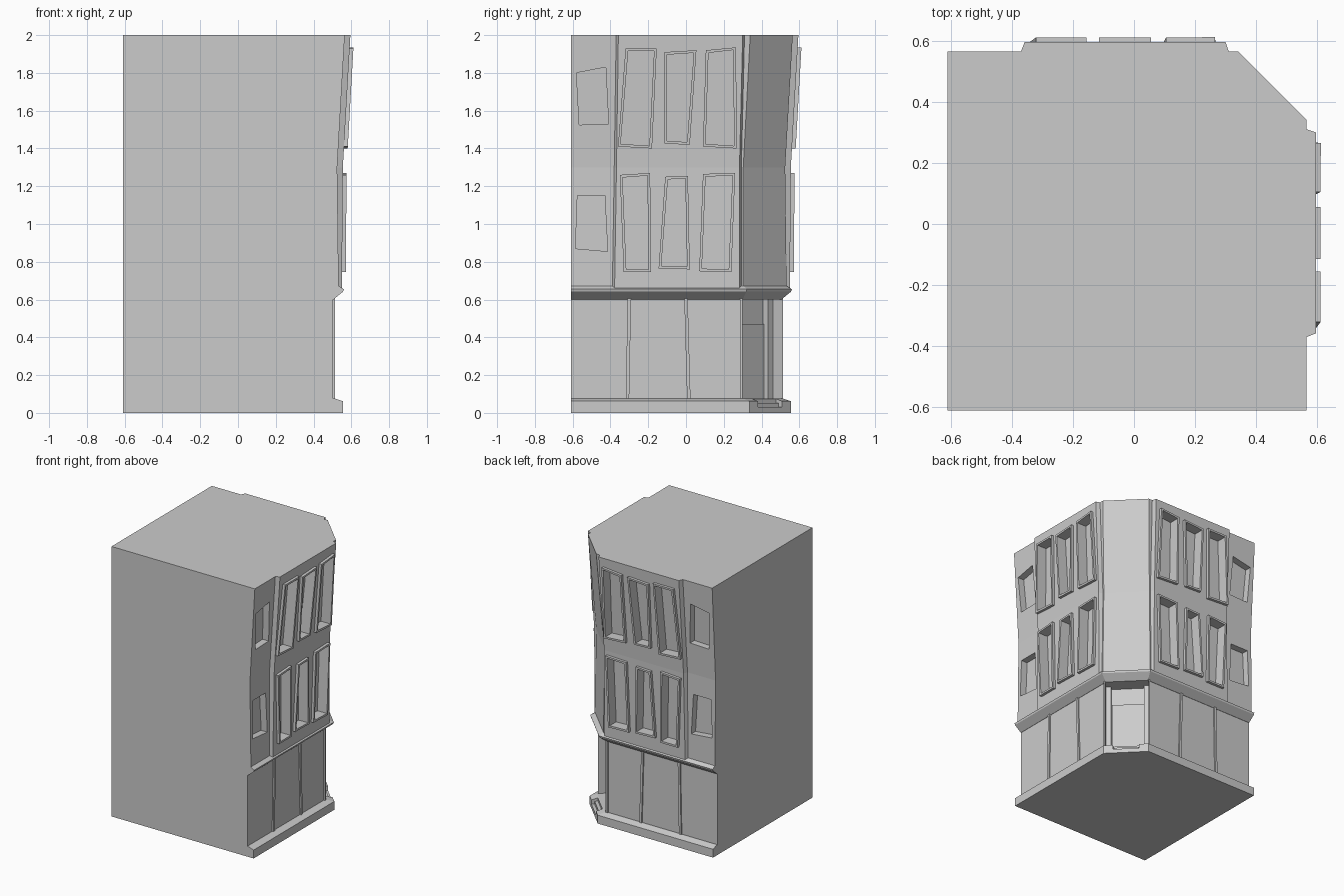
import bpy, bmesh
from math import sqrt

if "Cube" in bpy.data.objects:
    bpy.data.objects.remove(bpy.data.objects["Cube"])

L = -0.61  # plain party walls at x and y


def finish(name, bm):
    bmesh.ops.recalc_face_normals(bm, faces=bm.faces)
    me = bpy.data.meshes.new(name)
    bm.to_mesh(me)
    bm.free()
    ob = bpy.data.objects.new(name, me)
    bpy.context.collection.objects.link(ob)
    return ob


def loft(bm, rings):
    rows = [[bm.verts.new(p) for p in r] for r in rings]
    n = len(rows[0])
    for a, b in zip(rows, rows[1:]):
        for i in range(n):
            bm.faces.new((a[i], a[(i + 1) % n], b[(i + 1) % n], b[i]))
    bm.faces.new(rows[0])
    bm.faces.new(rows[-1])


def swap(p):
    return (p[1], p[0]) + tuple(p[2:])


def plan(half, z):
    """Plan from the points of the +x facade, mirrored across the diagonal."""
    pts = [(L, L)] + half + [swap(p) for p in reversed(half)]
    return [(x, y, z) for x, y in pts]


def solid(name, levels):
    bm = bmesh.new()
    loft(bm, [plan(h, z) for z, h in levels])
    return finish(name, bm)


def interp(table, z):
    for (a, p), (b, q) in zip(table, table[1:]):
        if z <= b:
            return p + (q - p) * (z - a) / (b - a)
    return table[-1][1]


def diag_box(bm, t0, t1, n0, n1, z0, z1):
    """Box aligned with the cut corner: t along it, n outward."""
    s = 1 / sqrt(2)
    loft(bm, [[((n + t) * s, (n - t) * s, z) for t, n in
               ((t0, n0), (t1, n0), (t1, n1), (t0, n1))] for z in (z0, z1)])


def cut(ob, bm):
    cutter = finish("cutter", bm)
    cutter.hide_render = True
    m = ob.modifiers.new("openings", 'BOOLEAN')
    m.operation, m.solver, m.object = 'DIFFERENCE', 'EXACT', cutter
    bpy.context.view_layer.objects.active = ob
    bpy.ops.object.modifier_apply(modifier=m.name)
    bpy.data.objects.remove(cutter)


# plinth with an entrance step notch
plinth = solid("plinth", [(z, [(w, L), (w, c)]) for z, w, c in
                          ((0, .555, .335), (.062, .555, .335), (.076, .513, .305))])
bm = bmesh.new()
diag_box(bm, -.09, .09, .585, .7, .03, .2)
cut(plinth, bm)
bm = bmesh.new()
diag_box(bm, -.085, .085, .58, .608, .025, .052)
finish("entrance_step", bm)

# shop storey with stepped door recess
shop = [(.503, L), (.503, .285), (.513, .287), (.513, .30), (.46, .247),
        (.434, .273), (.407, .246)]
solid("shop_storey", [(.07, shop), (.605, shop)])
bm = bmesh.new()
diag_box(bm, -.112, .112, .44, .472, .07, .47)
finish("door", bm)

# shopfront mullions
bm = bmesh.new()
for f in (lambda p: p, swap):
    for yb, yt in ((-.31, -.30), (.015, .0)):
        loft(bm, [[f((x, y + d, z)) for x, d in
                   ((.48, -.009), (.48, .009), (.513, .009), (.513, -.009))]
                  for z, y in ((.07, yb), (.605, yt))])
finish("shopfront_mullions", bm)

# cornice
solid("cornice", [(z, [(w, L), (w, c)]) for z, w, c in
                  ((.60, .505, .30), (.642, .556, .32), (.655, .56, .322), (.672, .533, .305))])

# upper storeys with shallow bays, leaning outward to the top
upper = solid("upper_storeys", [
    (z, [(w, L), (w, y0), (b, y0 + .012), (b, y1 - .01), (w, y1), (w, c)])
    for z, w, b, y0, y1, c in ((.66, .533, .55, -.39, .293, .302),
                               (1.3, .525, .555, -.38, .293, .303),
                               (2.0, .565, .595, -.37, .31, .34))])
BAY = [(.66, .55), (1.3, .555), (2.0, .595)]
WALL = [(.66, .533), (1.3, .525), (2.0, .565)]

# crooked windows: (y, z) corners anticlockwise from bottom left
bay_windows = [
    ((-.36, 1.41), (-.18, 1.40), (-.155, 1.93), (-.32, 1.93)),
    ((-.115, 1.425), (.02, 1.42), (.055, 1.92), (-.115, 1.91)),
    ((.09, 1.41), (.268, 1.40), (.265, 1.935), (.105, 1.92)),
    ((-.33, .745), (-.185, .745), (-.19, 1.27), (-.35, 1.26)),
    ((-.145, .765), (.02, .76), (.01, 1.255), (-.11, 1.25)),
    ((.07, .75), (.24, .745), (.26, 1.27), (.09, 1.265))]
side_windows = [
    ((-.565, 1.525), (-.41, 1.53), (-.425, 1.83), (-.58, 1.80)),
    ((-.585, .87), (-.415, .855), (-.43, 1.15), (-.575, 1.15))]


def inset(q, d):
    return [(y + d * sy, z + d * sz) for (y, z), sy, sz in
            zip(q, (1, -1, -1, 1), (1, 1, -1, -1))]


cutters, frames = bmesh.new(), bmesh.new()
for f in (lambda p: p, swap):
    for q, prof, depth in ([(inset(w, .012), BAY, .06) for w in bay_windows]
                           + [(w, WALL, .05) for w in side_windows]):
        loft(cutters, [[f((interp(prof, z) - depth, y, z)) for y, z in q],
                       [f((.75, y, z)) for y, z in q]])
    for w in bay_windows:
        rows = []
        for d, off in ((0, -.02), (0, .02), (.014, .02), (.014, -.05)):
            rows.append([frames.verts.new(f((interp(BAY, z) + off, y, z)))
                         for y, z in inset(w, d)])
        for a, b in zip(rows, rows[1:] + rows[:1]):
            for i in range(4):
                j = (i + 1) % 4
                frames.faces.new((a[i], a[j], b[j], b[i]))
cut(upper, cutters)
finish("window_frames", frames)
